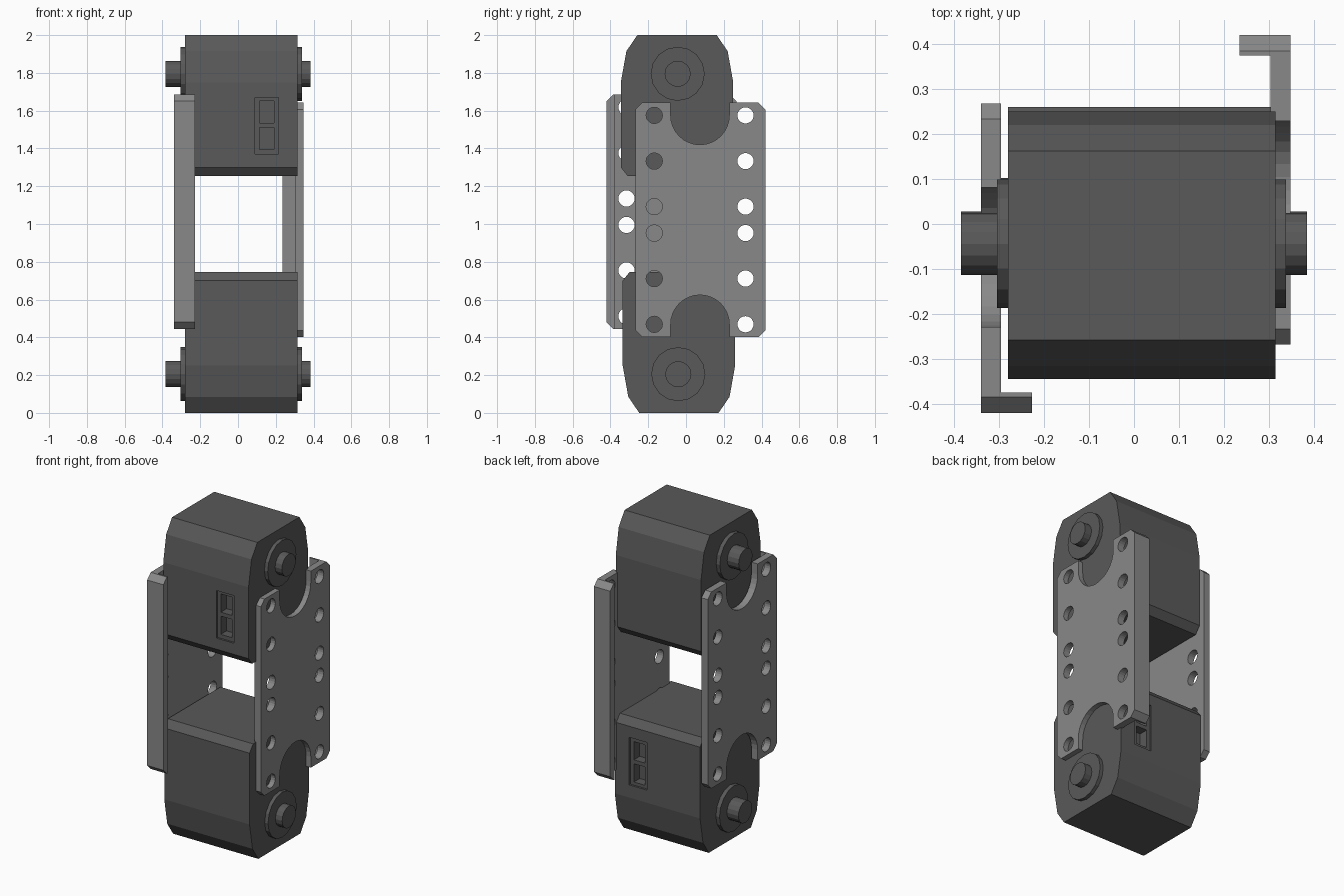
import bpy, bmesh, math
from mathutils import Matrix, Vector

if "Cube" in bpy.data.objects:
    bpy.data.objects.remove(bpy.data.objects["Cube"], do_unlink=True)


def material(name, value):
    m = bpy.data.materials.new(name)
    m.use_nodes = True
    colour = (value, value, value, 1)
    m.diffuse_color = colour
    m.node_tree.nodes["Principled BSDF"].inputs["Base Color"].default_value = colour
    return m


DARK = material("dark grey plastic", 0.1)
LIGHT = material("mid grey bracket", 0.25)


def finish(name, bm, mat):
    bmesh.ops.recalc_face_normals(bm, faces=bm.faces)
    mesh = bpy.data.meshes.new(name)
    bm.to_mesh(mesh)
    bm.free()
    mesh.materials.append(mat)
    obj = bpy.data.objects.new(name, mesh)
    bpy.context.collection.objects.link(obj)
    return obj


def extrude_x(name, profile, x0, x1, mat):
    """Solid from a (y, z) outline, extruded along x."""
    bm = bmesh.new()
    face = bm.faces.new([bm.verts.new((x0, y, z)) for y, z in profile])
    new = bmesh.ops.extrude_face_region(bm, geom=[face])["geom"]
    bmesh.ops.translate(bm, vec=(x1 - x0, 0, 0),
                        verts=[v for v in new if isinstance(v, bmesh.types.BMVert)])
    return finish(name, bm, mat)


def rect(y0, y1, z0, z1):
    return [(y0, z0), (y1, z0), (y1, z1), (y0, z1)]


def disc(y, z, r, sides):
    return [(y + r * math.cos(2 * math.pi * i / sides),
             z + r * math.sin(2 * math.pi * i / sides)) for i in range(sides)]


def cut(obj, cutter):
    mod = obj.modifiers.new("cut", 'BOOLEAN')
    mod.operation = 'DIFFERENCE'
    mod.solver = 'EXACT'
    mod.object = cutter
    bpy.context.view_layer.objects.active = obj
    bpy.ops.object.modifier_apply(modifier="cut")
    bpy.data.objects.remove(cutter, do_unlink=True)


# Motor housing, with the hub axis at AXLE
AXLE = (-0.044, 1.795)
HALF = [(0.262, 1.255), (0.2975, 1.3), (0.2975, 1.75), (0.268, 1.915), (0.21, 2.0)]
MID = -0.0475


def motor(name):
    outline = [(MID + y, z) for y, z in HALF] + [(MID - y, z) for y, z in reversed(HALF)]
    body = extrude_x(name + "_housing", outline, -0.28, 0.315, DARK)
    # Socket: a shallow frame with two deeper pockets
    front = MID - 0.2975
    cut(body, extrude_x("cutter", rect(front - 0.05, front + 0.012, 1.37, 1.67), 0.09, 0.215, DARK))
    for z0 in (1.395, 1.535):
        cut(body, extrude_x("cutter", rect(front - 0.05, front + 0.07, z0, z0 + 0.115), 0.113, 0.19, DARK))
    parts = [body]
    # Flange and axle on each side
    for side, face, rim, tip in (("left", 0.315, 0.338, 0.385), ("right", -0.28, -0.305, -0.385)):
        parts.append(extrude_x(f"{name}_{side}_flange", disc(*AXLE, 0.143, 16), face, rim, DARK))
        parts.append(extrude_x(f"{name}_{side}_axle", disc(*AXLE, 0.069, 16), face, tip, DARK))
    return parts


motor("upper_motor")
# The lower motor is the same unit turned half a turn about x
turn = Matrix.Translation((0, -0.085, 2)) @ Matrix.Rotation(math.pi, 4, 'X')
for part in motor("lower_motor"):
    part.data.transform(turn)


# Angle bracket: chamfered plate with a lip, round notches and bolt holes
def bracket(name):
    y0, y1, z0, z1, c = -0.268, 0.42, 0.402, 1.642, 0.035
    outline = [(y0 + c, z0), (y1 - c, z0), (y1, z0 + c), (y1, z1 - c),
               (y1 - c, z1), (y0 + c, z1), (y0, z1 - c), (y0, z0 + c)]
    plate = extrude_x(name, outline, 0.235, 0.348, LIGHT)
    cut(plate, extrude_x("cutter", rect(-0.5, 0.375, 0.2, 1.8), 0.1, 0.304, LIGHT))
    mid = (z0 + z1) / 2
    for s in (-1, 1):
        # Round-ended notch open to the plate's end
        r, yc, zc = 0.155, 0.074, mid + s * 0.553
        arc = [(yc + r * math.cos(math.pi * i / 16), zc - s * r * math.sin(math.pi * i / 16))
               for i in range(17)]
        arc += [(yc - r, mid + s), (yc + r, mid + s)]
        cut(plate, extrude_x("cutter", arc, 0.28, 0.4, LIGHT))
        for y in (-0.168, 0.315):
            for dz in (0.07, 0.311, 0.553):
                cut(plate, extrude_x("cutter", disc(y, mid + s * dz, 0.043, 20), 0.28, 0.4, LIGHT))
    return plate


bracket("left_bracket")
# The right bracket is turned half a turn about z and sits slightly higher
right = bracket("right_bracket")
right.data.transform(Matrix.Translation((0.008, 0, 0.043)) @ Matrix.Rotation(math.pi, 4, 'Z'))
